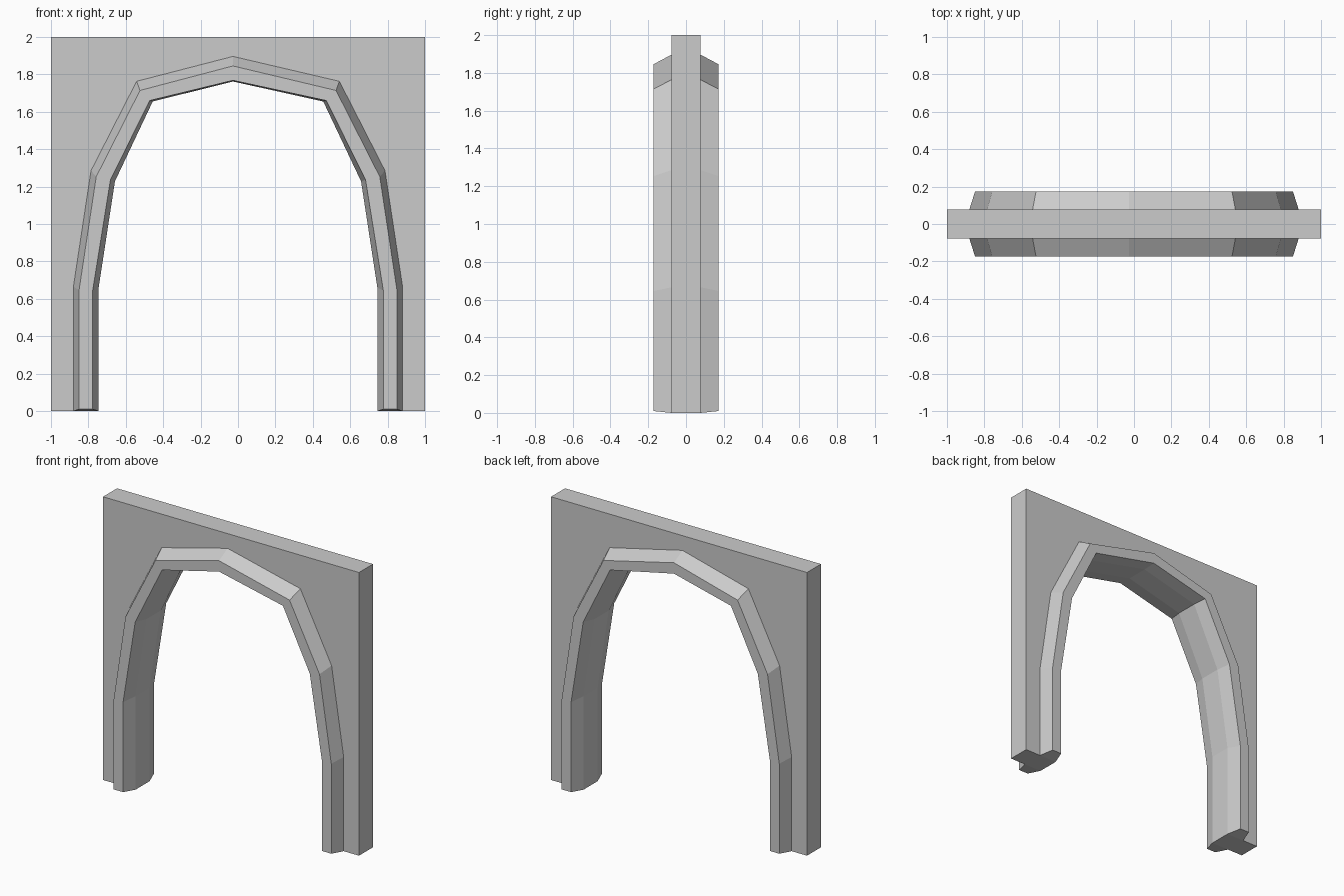
import bpy
import bmesh

cube = bpy.data.objects.get("Cube")
if cube:
    bpy.data.objects.remove(cube, do_unlink=True)

stone = bpy.data.materials.new("grey_stone")
stone.use_nodes = True
grey = (0.6, 0.6, 0.6, 1)
stone.diffuse_color = grey
stone.node_tree.nodes["Principled BSDF"].inputs["Base Color"].default_value = grey

WALL, TRIM = 0.078, 0.173   # half depths of wall and moulding

# Four (x, z) edge lines of the moulding, from the foot up to the crown
outer_wall = [(0.88, 0), (0.88, 0.665), (0.786, 1.285), (0.542, 1.763), (-0.027, 1.896)]
outer_trim = [(0.85, 0.01), (0.85, 0.645), (0.758, 1.253), (0.524, 1.714), (-0.027, 1.845)]
inner_trim = [(0.777, 0.01), (0.777, 0.645), (0.682, 1.237), (0.472, 1.66), (-0.027, 1.768)]
inner_wall = [(0.745, 0), (0.745, 0.66), (0.658, 1.228), (0.456, 1.655), (-0.027, 1.762)]


def full_arch(half):
    """Mirror the leg below the crown to the other side."""
    return half + [(-x, z) for x, z in reversed(half[:-1])]


bm = bmesh.new()


def line(points, y):
    return [bm.verts.new((x, y, z)) for x, z in points]


# Moulding strips, running from the front wall face round to the back one
section = [(outer_wall, -WALL), (outer_trim, -TRIM), (inner_trim, -TRIM), (inner_wall, -WALL),
           (inner_wall, WALL), (inner_trim, TRIM), (outer_trim, TRIM), (outer_wall, WALL)]
lines = [line(full_arch(half), y) for half, y in section]
for a, b in zip(lines, lines[1:]):
    for i in range(len(a) - 1):
        bm.faces.new((a[i], a[i + 1], b[i + 1], b[i]))

# Square wall around the arch opening
corners = [(-1, 0), (-1, 2), (1, 2), (1, 0)]
front, back = line(corners, -WALL), line(corners, WALL)
for i in range(3):
    bm.faces.new((front[i], front[i + 1], back[i + 1], back[i]))
bm.faces.new(front + lines[0])
bm.faces.new(back + lines[7])

# Undersides of the two feet
for end, corner in ((0, 3), (-1, 0)):
    foot = [l[end] for l in lines]
    bm.faces.new(foot[:4])
    bm.faces.new((foot[0], foot[3], foot[4], foot[7]))
    bm.faces.new(foot[4:])
    bm.faces.new((foot[0], foot[7], back[corner], front[corner]))

bmesh.ops.recalc_face_normals(bm, faces=bm.faces)
mesh = bpy.data.meshes.new("arched_wall")
bm.to_mesh(mesh)
bm.free()
mesh.materials.append(stone)
bpy.context.collection.objects.link(bpy.data.objects.new("arched_wall", mesh))
